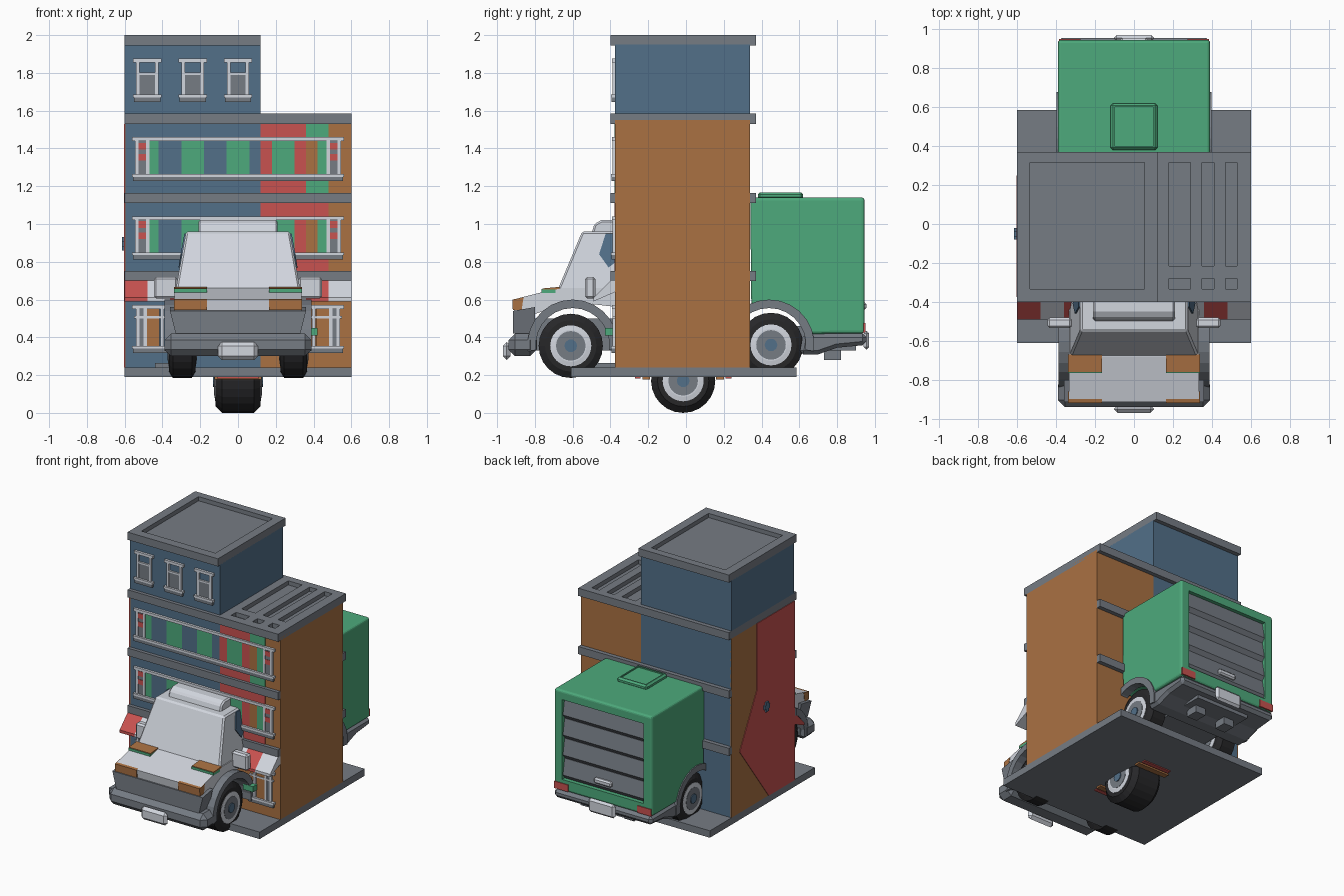
import bpy, bmesh, math
from math import sin, cos, pi

if "Cube" in bpy.data.objects:
    bpy.data.objects.remove(bpy.data.objects["Cube"])

def mat(name, r, g, b):
    m = bpy.data.materials.new(name)
    m.diffuse_color = (r, g, b, 1)
    m.use_nodes = True
    m.node_tree.nodes["Principled BSDF"].inputs["Base Color"].default_value = m.diffuse_color
    return m

BLUE = mat("slate blue", 0.085, 0.16, 0.25)
ORANGE = mat("brick orange", 0.40, 0.165, 0.055)
RED = mat("red", 0.58, 0.085, 0.08)
GREEN = mat("green", 0.075, 0.40, 0.20)
GREY = mat("grey", 0.18, 0.20, 0.23)
LIGHT = mat("light grey", 0.64, 0.67, 0.73)
BLACK = mat("tyre black", 0.02, 0.02, 0.022)

def finish(name, bm, m, bevel=0, seg=1, angle=40):
    bmesh.ops.recalc_face_normals(bm, faces=bm.faces)
    me = bpy.data.meshes.new(name)
    bm.to_mesh(me)
    bm.free()
    ob = bpy.data.objects.new(name, me)
    bpy.context.collection.objects.link(ob)
    if m:
        me.materials.append(m)
    if bevel:
        b = ob.modifiers.new("bevel", 'BEVEL')
        b.width, b.segments, b.angle_limit = bevel, seg, math.radians(angle)
    return ob

def boxes(name, items, m, bevel=0, seg=1):
    """Boxes given as (x0, x1, y0, y1, z0, z1), joined in one object."""
    bm = bmesh.new()
    for x0, x1, y0, y1, z0, z1 in items:
        vs = bmesh.ops.create_cube(bm, size=1)['verts']
        for v in vs:
            v.co = (x0 if v.co.x < 0 else x1, y0 if v.co.y < 0 else y1, z0 if v.co.z < 0 else z1)
    return finish(name, bm, m, bevel, seg)

def box(name, *d, bevel=0, seg=1):
    return boxes(name, [d[:6]], d[6], bevel, seg)

def prism(name, pts, x0, x1, m, bevel=0, seg=1):
    """Side profile of (y, z) points drawn across x; a third value is a half width."""
    bm = bmesh.new()
    a = [bm.verts.new((-p[2] if len(p) > 2 else x0, p[0], p[1])) for p in pts]
    b = [bm.verts.new((p[2] if len(p) > 2 else x1, p[0], p[1])) for p in pts]
    bm.faces.new(a)
    bm.faces.new(b)
    for i in range(len(pts)):
        j = (i + 1) % len(pts)
        bm.faces.new((a[i], a[j], b[j], b[i]))
    return finish(name, bm, m, bevel, seg)

def lathe(name, prof, c, m, n=24):
    """Turn (x, radius) points around an x axis through c."""
    bm = bmesh.new()
    rings = [[bm.verts.new((c[0] + x, c[1] + r * cos(2 * pi * i / n), c[2] + r * sin(2 * pi * i / n)))
              for i in range(n)] for x, r in prof]
    for a, b in zip(rings, rings[1:]):
        for i in range(n):
            bm.faces.new((a[i], a[(i + 1) % n], b[(i + 1) % n], b[i]))
    bm.faces.new(rings[0])
    bm.faces.new(rings[-1])
    return finish(name, bm, m)

def cut(ob, items):
    c = boxes(ob.name + "_cutter", items, None)
    c.hide_render = True
    c.hide_viewport = True
    c.display_type = 'WIRE'
    md = ob.modifiers.new("cut", 'BOOLEAN')
    md.object, md.operation, md.solver = c, 'DIFFERENCE', 'EXACT'

def arc(cy, cz, r, a0, a1, n=14):
    return [(cy + r * cos(math.radians(a0 + (a1 - a0) * i / n)),
             cz + r * sin(math.radians(a0 + (a1 - a0) * i / n))) for i in range(n + 1)]

def wheel(name, c, w, R):
    lathe(name + "_tyre", [(-w, R * .62), (-w, R * .8), (-w * .72, R), (w * .72, R), (w, R * .8), (w, R * .62)], c, BLACK)
    lathe(name + "_rim", [(-w - .006, R * .5), (-w - .002, R * .64), (w + .002, R * .64), (w + .006, R * .5)], c, LIGHT)
    lathe(name + "_rim_dish", [(-w - .008, R * .46), (w + .008, R * .46)], c, GREY)
    lathe(name + "_hub", [(-w - .014, R * .2), (w + .014, R * .2)], c, BLUE, 10)

# Base plate and building walls
box("base_plate", -.6, .6, -.61, .585, .19, .24, GREY)
box("tall_block", -.596, .12, -.375, .34, .24, 1.95, BLUE)
box("low_block", .12, .6, -.375, .34, .24, 1.55, ORANGE)
box("left_wall", -.6, -.594, -.375, .34, .24, 1.53, ORANGE)
box("tower_left_wall", -.6, -.594, -.375, .34, 1.58, 1.95, BLUE)
prism("left_wall_red_patch", [(.054, 1.53), (.054, 1.05), (.25, .68), (-.08, .24), (-.376, .24), (-.376, 1.53)],
      -.604, -.598, RED)
boxes("left_wall_bracket", [(-.615, -.6, -.08, -.02, .88, .91), (-.615, -.6, -.065, -.035, .86, .93)], BLUE)

# Cornices and roofs
boxes("floor_cornices", [(-.6, .6, y0, y1, z, z + .055) for z in (.697, 1.11)
                         for y0, y1 in ((-.40, -.37), (.335, .37))], GREY)
box("tower_ledge", -.6, .125, -.40, .37, 1.53, 1.585, GREY)
low = box("low_roof", .12, .6, -.40, .37, 1.53, 1.585, GREY)
cut(low, [(x0, x1, y0, y1, 1.555, 1.7) for x0, x1 in ((.18, .29), (.35, .41), (.47, .53))
          for y0, y1 in ((-.215, .315), (-.335, -.28))])
top = box("tower_roof", -.6, .12, -.40, .37, 1.945, 2.0, GREY)
cut(top, [(-.535, .055, -.335, .315, 1.97, 2.1)])

# Painted facade panels on the right half
F0, F1 = -.379, -.374
boxes("facade_red", [(.12, .36, F0, F1, 1.165, 1.53), (.12, .48, F0, F1, .75, 1.11)], RED)
boxes("facade_green", [(.36, .48, F0, F1, 1.165, 1.53)], GREEN)

# Striped window bands of the two upper floors
S0, S1 = -.383, -.376
stripes = [(-.48, -.42, GREEN), (-.42, -.30, BLUE), (-.30, -.18, GREEN), (-.18, -.06, BLUE), (-.06, .06, GREEN),
           (.06, .12, BLUE), (.12, .18, RED), (.18, .30, GREEN), (.30, .36, RED), (.36, .42, ORANGE),
           (.42, .48, GREEN)]
bands = [(.83, 1.04), (1.245, 1.46)]
for m in (GREEN, BLUE, RED, ORANGE):
    boxes("band_stripes_" + m.name.split()[-1],
          [(a, b, S0, S1, z0, z1 - .02) for a, b, c in stripes if c == m for z0, z1 in bands], m)
ends = [(s * .505 - .025, s * .505 + .025) for s in (-1, 1)]
boxes("band_end_glass", [(a, b, S0, S1, z0, z1 - .02) for a, b in ends for z0, z1 in bands], GREY)
boxes("band_end_curtains", [(a, b, S0 - .003, S1, z0 + k, z0 + k + .035) for a, b in ends
                            for z0, z1 in bands for k in (.09, .15)], RED)

def window_frame(name, x0, x1, z0, z1, posts, bars=()):
    items = [(x0 - .01, x1 + .01, -.392, -.375, z1 - .02, z1)]
    items += [(x0 - .01, x1 + .01, -.398, -.375, z0 + .005, z0 + .02)]
    items += [(p - .009, p + .009, -.388, -.375, z0, z1) for p in posts]
    items += [(a, b, -.388, -.375, z, z + .012) for a, b, z in bars]
    boxes(name, items, LIGHT)
    box(name + "_sill", x0 - .005, x1 + .005, -.395, -.375, z0 - .018, z0 + .005, GREY)

for i, (z0, z1) in enumerate(bands):
    window_frame("band_window_%d" % i, -.55, .55, z0, z1, (-.535, -.478, .478, .535))
for i, x in enumerate((-.48, -.24, 0)):
    window_frame("tower_window_%d" % i, x - .065, x + .065, 1.665, 1.875, (x - .05, x + .05), [(x - .05, x + .05, 1.79)])
    box("tower_glass_%d" % i, x - .05, x + .05, S0, S1, 1.67, 1.79, GREY)
for i, s in enumerate((-1, 1)):
    a, b = sorted((s * .36, s * .55))
    window_frame("shop_window_%d" % i, a, b, .335, .57, (s * .53, s * .49, s * .40), [(a, b, .5)])
    box("shop_glass_%d" % i, s * .51 - .02, s * .51 + .02, S0, S1, .34, .55, GREY)
    box("shop_curtain_%d" % i, s * .45 - .035, s * .45 + .035, S0, S1, .34, .55, ORANGE)

# Awning stripes and doorstep
for i in range(10):
    x = -.6 + .12 * i
    prism("awning_%d" % i, [(-.375, .70), (-.40, .70), (-.49, .61), (-.49, .59), (-.375, .64)], x, x + .12,
          LIGHT if i % 2 else RED)
box("doorstep", -.44, -.30, -.50, -.375, .24, .265, GREY)
box("shrub", .34, .42, -.43, -.375, .41, .45, GREEN)

# Truck cargo box with roll door
cargo = prism("cargo_box", [(.34, 1.14), (.945, 1.14), (.945, .42)] + arc(.44, .36, .20, 17, 118), -.39, .39,
              GREEN, bevel=.025, seg=3)
cut(cargo, [(-.325, .325, .91, 1.1, .50, 1.075)])
for i in range(4):
    z = .50 + i * .144
    prism("door_slat_%d" % i, [(.90, z), (.915, z), (.938, z + .03), (.918, z + .144), (.90, z + .144)], -.324, .324, GREY)
box("door_handle", -.07, .07, .925, .955, .545, .585, LIGHT, bevel=.01)
boxes("tail_lights", [(s * .33 - .055, s * .33 + .055, .90, .951, .425, .475) for s in (-1, 1)], RED)
roof_hatch = box("roof_hatch", -.12, .12, .38, .62, 1.13, 1.168, GREEN, bevel=.012)
cut(roof_hatch, [(-.10, .10, .40, .60, 1.16, 1.2)])

# Chassis, bumpers and number plates
prism("rear_bumper", [(.62, .42), (.955, .42), (.955, .36), (.80, .345), (.70, .31), (.60, .31)], -.39, .39, GREY, bevel=.02)
boxes("rear_tow_feet", [(s * .12 - .04, s * .12 + .04, .73, .82, .28, .35) for s in (-1, 1)], GREY)
boxes("chassis", [(-.21, .21, .33, .9, .33, .46), (-.21, .21, -.88, -.36, .33, .5)], GREY)
bump = box("front_bumper", -.39, .39, -.94, -.79, .30, .42, GREY, bevel=.035)
box("front_plate", -.105, .105, -.97, -.93, .28, .375, LIGHT, bevel=.02)
box("rear_plate", -.105, .105, .94, .97, .335, .435, LIGHT, bevel=.02)

# Wheel arches and wheels
for s, side in ((-1, "left"), (1, "right")):
    for end, cy, xi in (("front", -.60, .20), ("rear", .44, .34)):
        x0, x1 = sorted((s * xi, s * (.388 if end == "front" else .398)))
        prism("%s_%s_arch" % (end, side), arc(cy, .36, .24, -8, 188) + arc(cy, .36, .195, 188, -8), x0, x1, GREY)
    wheel("front_%s_wheel" % side, (s * .295, -.61, .355), .07, .17)
    wheel("rear_%s_wheel" % side, (s * .295, .45, .36), .07, .17)

# Cab: nose, windscreen block, deflector
prism("grille", [(-.915, .42, .33), (-.915, .54, .36), (-.80, .56, .36), (-.80, .42, .33)], 0, 0, GREY)
prism("nose", [(-.90, .49), (-.915, .60), (-.68, .66), (-.36, .66), (-.36, .56), (-.62, .59), (-.78, .53)], -.335, .335, LIGHT)
prism("cab", [(-.68, .65, .33), (-.55, .96, .275), (-.36, .96, .275), (-.36, .65, .33)], 0, 0, LIGHT, bevel=.01)
prism("roof_deflector", [(-.50, .95), (-.485, 1.0), (-.45, 1.02), (-.36, 1.02), (-.36, .95)], -.21, .21, LIGHT, bevel=.01)
prism("side_windows", [(-.46, .84, .304), (-.425, .95, .284), (-.37, .95, .284), (-.37, .80, .31), (-.41, .77, .315)], 0, 0, BLUE)

# Head lamps, lamp lids and mirrors
for s, side in ((-1, "left"), (1, "right")):
    a, b = sorted((s * .165, s * .338))
    prism("headlamp_" + side, [(-.917, .545), (-.919, .60), (-.86, .612), (-.87, .545)], a, b, ORANGE)
    prism("lamp_lid_" + side, [(-.76, .652), (-.76, .659), (-.67, .667), (-.67, .655)], a, b, ORANGE)
    box("lamp_lid_edge_" + side, a, b, -.764, -.69, .636, .655, GREEN)
    a, b = sorted((s * .32, s * .445))
    box("mirror_" + side, a, b, -.535, -.48, .605, .72, LIGHT, bevel=.012)

# Spare drive wheel under the base
wheel("centre_wheel", (0, -.015, .17), .118, .17)
boxes("centre_wheel_bracket", [(-.125, .125, .16, .20, .178, .192), (-.125, .125, -.23, -.19, .178, .192)], ORANGE)
boxes("centre_wheel_pads", [(-.11, .11, .21, .24, .183, .192), (-.11, .11, -.27, -.24, .183, .192)], RED)
